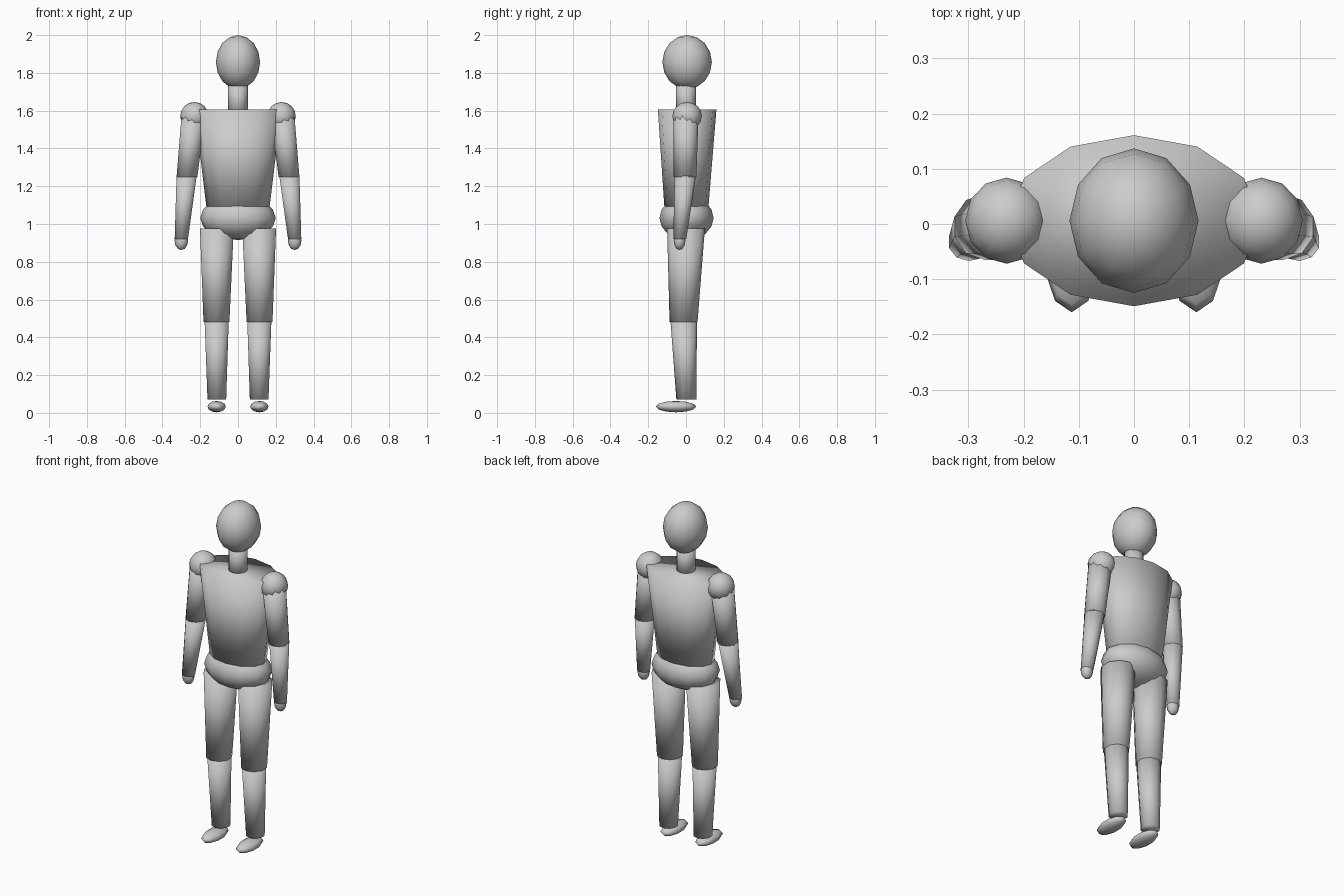
import bpy, bmesh
from math import sin, cos, pi

if "Cube" in bpy.data.objects:
    bpy.data.objects.remove(bpy.data.objects["Cube"])


def loft(name, rings, sides, mirror=False):
    """Skin a stack of horizontal ellipses (x, y, z, rx, ry), capped at both ends."""
    bm = bmesh.new()
    loops = []
    for x, y, z, rx, ry in rings:
        loops.append([bm.verts.new((x + rx * sin(2 * pi * i / sides),
                                    y - ry * cos(2 * pi * i / sides), z))
                      for i in range(sides)])
    for a, b in zip(loops, loops[1:]):
        for i in range(sides):
            j = (i + 1) % sides
            bm.faces.new((a[i], a[j], b[j], b[i]))
    if rings[0][3] > 0.001:
        bm.faces.new(loops[0])
        bm.faces.new(loops[-1])
    bmesh.ops.remove_doubles(bm, verts=bm.verts, dist=1e-5)
    bmesh.ops.recalc_face_normals(bm, faces=bm.faces)
    for f in bm.faces:
        f.smooth = True
    me = bpy.data.meshes.new(name)
    bm.to_mesh(me)
    bm.free()
    ob = bpy.data.objects.new(name, me)
    bpy.context.collection.objects.link(ob)
    if mirror:
        mod = ob.modifiers.new("Mirror", 'MIRROR')
        mod.use_mirror_merge = False
    return ob


def ellipsoid(name, centre, radii, sides, rows, mirror=False):
    """Low-poly ball made of latitude rings."""
    (x, y, z), (rx, ry, rz) = centre, radii
    rings = []
    for k in range(rows + 1):
        t = pi * k / rows
        s = 0 if k in (0, rows) else sin(t)
        rings.append((x, y, z - rz * cos(t), rx * s, ry * s))
    return loft(name, rings, sides, mirror)


# Head and neck
ellipsoid("head", (0, 0.006, 1.857), (0.117, 0.131, 0.143), 12, 8)
loft("neck", [(0, 0, 1.57, 0.052, 0.052), (0, 0, 1.75, 0.052, 0.052)], 12)

# Torso and pelvis
loft("torso", [(0, 0.002, 1.08, 0.166, 0.116), (0, 0.006, 1.605, 0.23, 0.155)], 12)
ellipsoid("pelvis", (0, 0.003, 1.032), (0.2, 0.143, 0.117), 12, 8)

# Arms
ellipsoid("shoulder", (0.231, 0.006, 1.571), (0.075, 0.078, 0.075), 12, 8, True)
loft("upper_arm", [(0.27, -0.005, 1.25, 0.058, 0.06),
                   (0.236, 0.0, 1.575, 0.066, 0.066)], 10, True)
loft("forearm", [(0.3, -0.033, 0.92, 0.037, 0.034),
                 (0.272, -0.004, 1.255, 0.056, 0.057)], 10, True)
ellipsoid("hand", (0.3, -0.034, 0.912), (0.036, 0.031, 0.05), 8, 6, True)

# Legs
loft("thigh", [(0.114, -0.013, 0.48, 0.072, 0.074),
               (0.112, 0.0, 0.975, 0.094, 0.1)], 10, True)
loft("shin", [(0.112, 0.002, 0.07, 0.052, 0.053),
              (0.113, -0.012, 0.485, 0.067, 0.07)], 10, True)
ellipsoid("foot", (0.113, -0.053, 0.033), (0.051, 0.107, 0.03), 10, 6, True)
